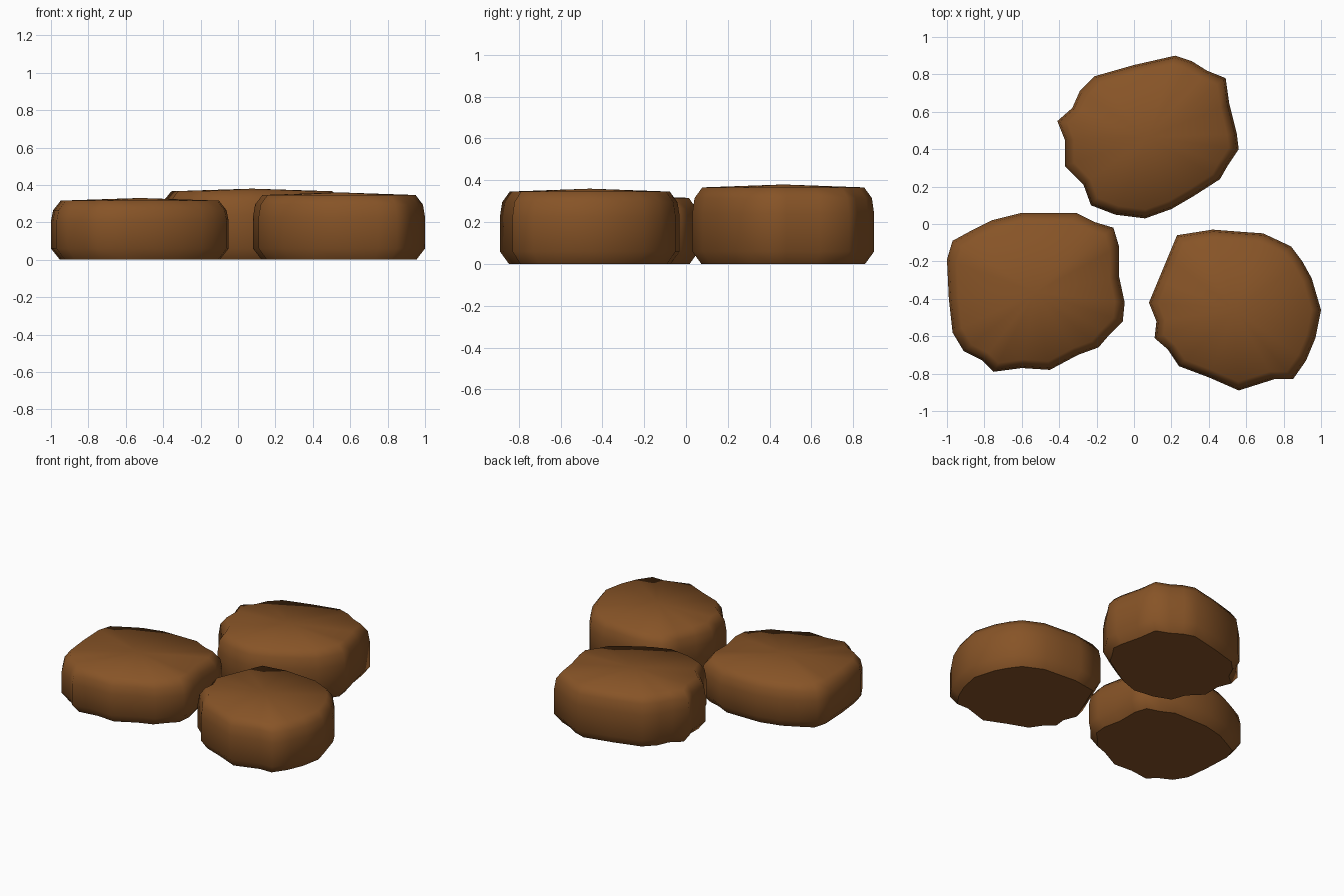
import bpy
import bmesh
from mathutils import Vector

default_cube = bpy.data.objects.get("Cube")
if default_cube:
    bpy.data.objects.remove(default_cube, do_unlink=True)

# One brown for every stone
brown = bpy.data.materials.new("brown_stone")
brown.use_nodes = True
brown_colour = (0.242, 0.088, 0.020, 1)
brown.diffuse_color = brown_colour
brown.node_tree.nodes["Principled BSDF"].inputs["Base Color"].default_value = brown_colour


def make_stone(name, outline, height):
    """Loft a clockwise outline (in hundredths) into a slab with rounded rims."""
    points = [Vector((x, y, 0)) / 100 for x, y in outline]
    low = Vector((min(p.x for p in points), min(p.y for p in points), 0))
    high = Vector((max(p.x for p in points), max(p.y for p in points), 0))
    centre = (low + high) / 2

    # Rings from the ground up: scale of the outline, height
    profile = [
        (0.90, 0),
        (1, 0.06),
        (1, height * 0.63),
        (0.975, height - 0.065),
        (0.89, height - 0.014),
    ]
    bm = bmesh.new()
    rings = []
    for scale, z in profile:
        ring = [bm.verts.new(centre + (p - centre) * scale + Vector((0, 0, z)))
                for p in points]
        rings.append(ring)

    # Side walls
    count = len(points)
    for lower, upper in zip(rings, rings[1:]):
        for i in range(count):
            j = (i + 1) % count
            bm.faces.new((lower[i], lower[j], upper[j], upper[i]))

    # Gently domed top
    peak = bm.verts.new(centre + Vector((0, 0, height)))
    for i in range(count):
        bm.faces.new((rings[-1][i], rings[-1][(i + 1) % count], peak))

    # Flat underside with a crisp border
    base = bm.faces.new(rings[0])
    bmesh.ops.recalc_face_normals(bm, faces=bm.faces[:])
    for face in bm.faces:
        face.smooth = face is not base
    for edge in base.edges:
        edge.smooth = False

    mesh = bpy.data.meshes.new(name)
    bm.to_mesh(mesh)
    bm.free()
    mesh.materials.append(brown)
    stone = bpy.data.objects.new(name, mesh)
    bpy.context.collection.objects.link(stone)
    return stone


# Three irregular stones
make_stone("back_stone", [
    (22, 90), (31, 87), (39, 82), (49, 78), (51, 64), (55, 48), (56, 40),
    (50, 31), (46, 24), (32, 15), (20, 8), (6, 3), (-10, 5), (-23, 10),
    (-27, 21), (-37, 31), (-37, 45), (-41, 55), (-33, 62), (-29, 71),
    (-21, 79), (0, 85),
], 0.38)

make_stone("front_right_stone", [
    (-60, 6), (-31, 6), (-21, 1), (-11, -2), (-8, -12), (-8, -28),
    (-5, -42), (-6, -52), (-13, -59), (-19, -66), (-30, -70), (-45, -78),
    (-60, -77), (-75, -79), (-81, -73), (-91, -68), (-97, -58), (-99, -40),
    (-100, -19), (-97, -9), (-86, -3), (-76, 2),
], 0.33)

make_stone("front_left_stone", [
    (23, -6), (42, -3), (55, -4), (69, -5), (84, -12), (90, -20), (95, -29),
    (100, -46), (97, -61), (92, -73), (85, -83), (75, -83), (56, -89),
    (40, -82), (24, -76), (18, -67), (11, -61), (12, -52), (8, -42),
    (13, -30), (18, -18),
], 0.36)
